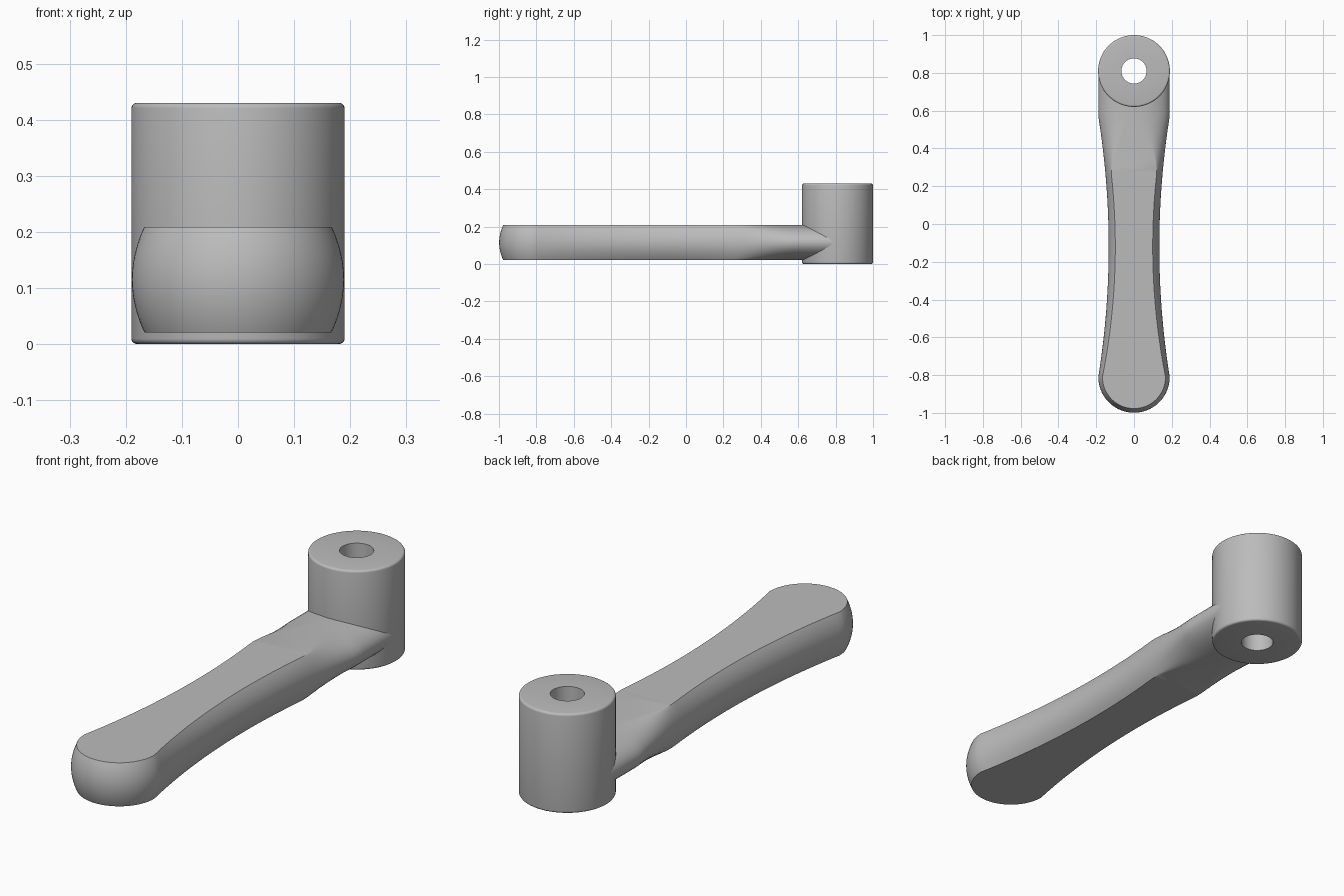
import bpy, bmesh, math

cube = bpy.data.objects.get("Cube")
if cube:
    bpy.data.objects.remove(cube, do_unlink=True)

metal = bpy.data.materials.new("grey metal")
metal.use_nodes = True
GREY = (0.5, 0.5, 0.5, 1)
metal.diffuse_color = GREY
metal.node_tree.nodes["Principled BSDF"].inputs["Base Color"].default_value = GREY

HUB_Y, HUB_R, HUB_H, HOLE_R = 0.81, 0.19, 0.43, 0.067
ARM_MID, ARM_HALF = 0.115, 0.094


def finish(name, bm):
    bmesh.ops.remove_doubles(bm, verts=bm.verts, dist=1e-5)
    bmesh.ops.recalc_face_normals(bm, faces=bm.faces)
    mesh = bpy.data.meshes.new(name)
    bm.to_mesh(mesh)
    bm.free()
    mesh.materials.append(metal)
    ob = bpy.data.objects.new(name, mesh)
    bpy.context.collection.objects.link(ob)
    return ob


def smooth(ob):
    bpy.ops.object.select_all(action='DESELECT')
    ob.select_set(True)
    bpy.context.view_layer.objects.active = ob
    bpy.ops.object.shade_smooth_by_angle(angle=math.radians(32))


def lathe(name, profile, steps=96):
    """Closed (radius, height) profile turned about the hub axis."""
    bm = bmesh.new()
    vs = [bm.verts.new((r, HUB_Y, z)) for r, z in profile]
    es = [bm.edges.new((a, b)) for a, b in zip(vs, vs[1:] + vs[:1])]
    bmesh.ops.spin(bm, geom=vs + es, cent=(0, HUB_Y, 0), axis=(0, 0, 1),
                   angle=2 * math.pi, steps=steps)
    return finish(name, bm)


# Hub: bored cylinder with rounded outer rims
b = 0.01
rim = [(HUB_R - b + b * math.cos(a), HUB_H - b + b * math.sin(a))
       for a in [i * math.pi / 8 for i in range(5)]]
profile = [(HOLE_R, 0)] + [(r, HUB_H - z) for r, z in reversed(rim)] + rim + [(HOLE_R, HUB_H)]
smooth(lathe("hub", profile))


# Arm: waisted bar with bulging sides, turning elliptical toward the hub
def side_x(y, s):
    u = min(1, abs(y + 0.12) / 0.69)
    w = 0.134 + 0.055 * u * u
    inset = 0.022 + 0.013 * (1 - u * u)
    flat = w - inset * s * s
    k = min(1, max(0, (y - 0.25) / 0.35))
    k = 0.9 * k * k * (3 - 2 * k)
    return flat * (1 - k) + w * math.sqrt(max(0, 1 - s * s)) * k


LEVELS, STATIONS, ARC = 20, 60, 20
bm = bmesh.new()
right, left = [], []
for j in range(LEVELS + 1):
    s = math.sin(math.pi * (j / LEVELS - 0.5))
    pts = [(side_x(y, s), y) for y in
           [HUB_Y - 2 * HUB_Y * i / STATIONS for i in range(STATIONS + 1)]]
    r = pts[-1][0]
    pts += [(r * math.cos(a), -HUB_Y - r * math.sin(a))
            for a in [math.pi / 2 * i / ARC for i in range(1, ARC + 1)]]
    z = ARM_MID + ARM_HALF * s
    right.append([bm.verts.new((x, y, z)) for x, y in pts])
    left.append([bm.verts.new((-x, y, z)) for x, y in pts])


def skin(a, c):
    for i in range(len(a) - 1):
        bm.faces.new((a[i], a[i + 1], c[i + 1], c[i]))


for j in range(LEVELS):
    skin(right[j], right[j + 1])
    skin(left[j], left[j + 1])
    bm.faces.new((right[j][0], right[j + 1][0], left[j + 1][0], left[j][0]))
skin(right[0], left[0])
skin(right[-1], left[-1])
arm = finish("handle_arm", bm)

# Clearance in the arm around the bore
bm = bmesh.new()
bmesh.ops.create_cone(bm, cap_ends=True, segments=48, radius1=0.1, radius2=0.1, depth=1)
bmesh.ops.translate(bm, verts=bm.verts, vec=(0, HUB_Y, 0))
cutter = finish("bore_cutter", bm)
cutter.hide_render = True
cutter.hide_set(True)
cut = arm.modifiers.new("bore", 'BOOLEAN')
cut.operation = 'DIFFERENCE'
cut.solver = 'EXACT'
cut.object = cutter
bpy.context.view_layer.objects.active = arm
arm.select_set(True)
bpy.ops.object.modifier_apply(modifier="bore")
bpy.data.objects.remove(cutter, do_unlink=True)
smooth(arm)
